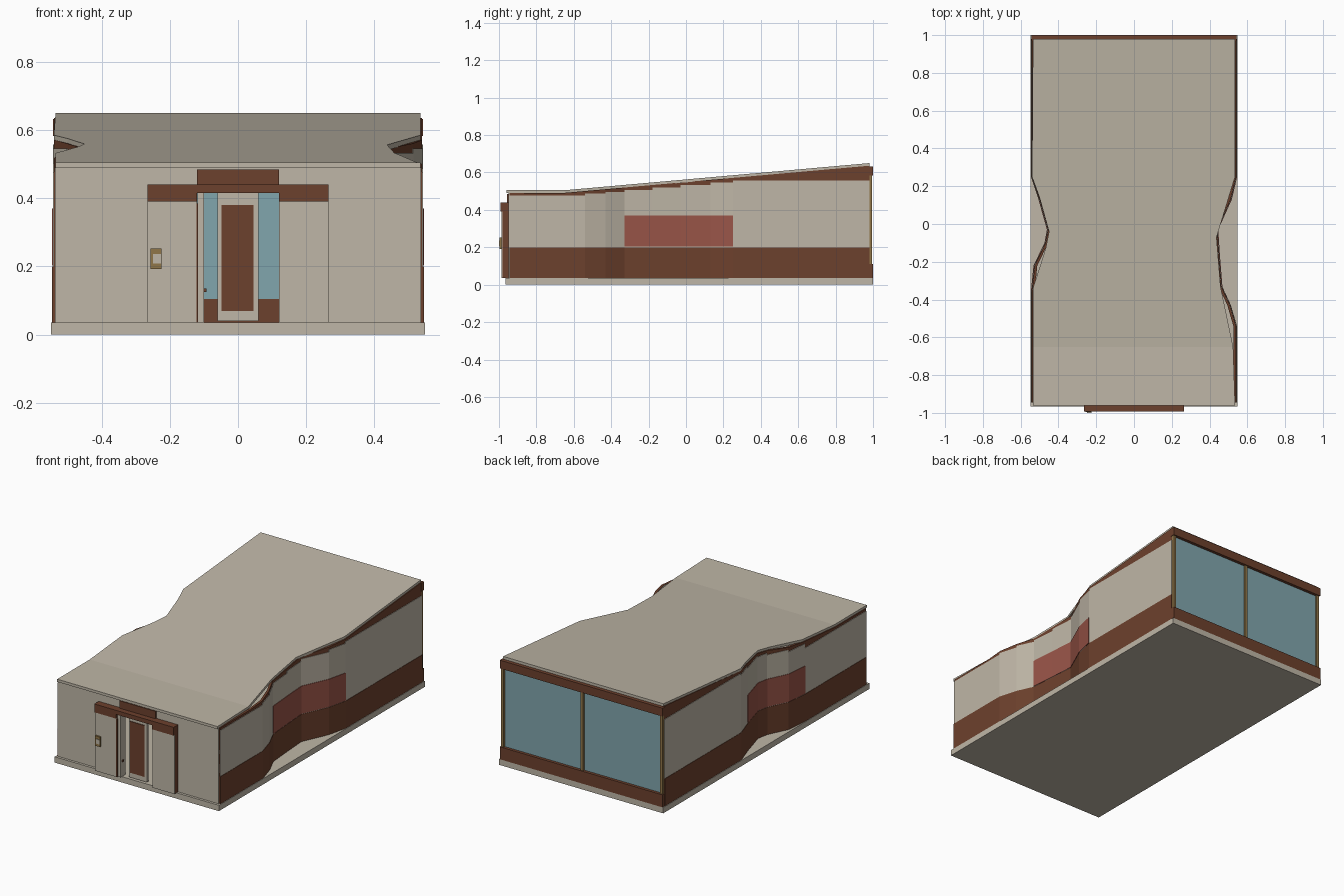
import bpy, bmesh

cube = bpy.data.objects.get("Cube")
if cube:
    bpy.data.objects.remove(cube, do_unlink=True)


def material(name, rgb):
    m = bpy.data.materials.new(name)
    m.use_nodes = True
    m.diffuse_color = (*rgb, 1)
    m.node_tree.nodes["Principled BSDF"].inputs["Base Color"].default_value = (*rgb, 1)
    return m


BEIGE = material("warm beige", (0.52, 0.47, 0.385))
BROWN = material("dark brown", (0.152, 0.052, 0.026))
RED = material("brick red", (0.32, 0.09, 0.065))
GLASS = material("blue glass", (0.22, 0.38, 0.42))
GOLD = material("dull gold", (0.28, 0.18, 0.065))

HEX = [(0, 1, 2, 3), (7, 6, 5, 4), (0, 4, 5, 1), (1, 5, 6, 2), (2, 6, 7, 3), (3, 7, 4, 0)]


def finish(name, bm, *mats):
    bmesh.ops.recalc_face_normals(bm, faces=bm.faces)
    mesh = bpy.data.meshes.new(name)
    bm.to_mesh(mesh)
    bm.free()
    for m in mats:
        mesh.materials.append(m)
    ob = bpy.data.objects.new(name, mesh)
    bpy.context.collection.objects.link(ob)
    return ob


def add_hexa(bm, pts):
    v = [bm.verts.new(p) for p in pts]
    return [bm.faces.new([v[i] for i in f]) for f in HEX]


def box(name, mat, x, y, z):
    bm = bmesh.new()
    add_hexa(bm, [(a, b, c) for c in z
                  for a, b in ((x[0], y[0]), (x[1], y[0]), (x[1], y[1]), (x[0], y[1]))])
    return finish(name, bm, mat)


def roof_z(y):
    return 0.505 + max(0, y + 0.65) * 0.089


def interp(path, y):
    for (xa, ya), (xb, yb) in zip(path, path[1:]):
        if ya <= y <= yb:
            return xa + (xb - xa) * (y - ya) / (yb - ya)
    return path[-1][0]


FRONT, BACK, FLOOR = -0.945, 0.98, 0.035

# Outer lines of the two side walls, as (distance from centre, y)
left_line = [(0.54, FRONT), (0.54, -0.65), (0.54, -0.54), (0.508, -0.43), (0.462, -0.33),
             (0.45, -0.18), (0.44, -0.03), (0.512, 0.13), (0.54, 0.25), (0.54, BACK)]
right_line = [(0.54, FRONT), (0.54, -0.65), (0.54, -0.36), (0.526, -0.22), (0.468, -0.1),
              (0.455, -0.03), (0.5, 0.13), (0.54, 0.25), (0.54, BACK)]


def wall(name, side, line, outer, inner, bottom, top, mat, lining=None):
    """Upright strip along a wall line; top takes the two ends of each segment."""
    bm = bmesh.new()
    for (xa, ya), (xb, yb) in zip(line, line[1:]):
        za, zb = top(ya, yb)
        a0, a1, b0, b1 = (side * (x + o) for x in (xa, xb) for o in (inner, outer))
        faces = add_hexa(bm, [(a0, ya, bottom), (a1, ya, bottom), (b1, yb, bottom), (b0, yb, bottom),
                              (a0, ya, za), (a1, ya, za), (b1, yb, zb), (b0, yb, zb)])
        if lining:
            faces[5].material_index = 1
    finish(name, bm, mat, *([lining] if lining else []))


# Side walls: brown core, stepped beige cladding, red inset panels
for side, name, line, span in ((1, "left", left_line, (-0.33, 0.25)),
                               (-1, "right", right_line, (-0.36, 0.13))):
    wall(name + "_wall_core", side, line, 0, -0.014, FLOOR,
         lambda a, b: (roof_z(a) - 0.014, roof_z(b) - 0.014), BROWN, BEIGE)
    wall(name + "_wall_cladding", side, line, 0.003, -0.004, 0.2,
         lambda a, b: (roof_z(a) - 0.028,) * 2, BEIGE)
    wall(name + "_wall_plinth", side, line, 0.005, -0.004, FLOOR,
         lambda a, b: (0.2, 0.2), BROWN)
    panel = [p for p in line if span[0] <= p[1] <= span[1]]
    wall(name + "_red_panel", side, panel, 0.006, -0.004, 0.203,
         lambda a, b: (0.37, 0.37), RED)

# Sloping roof with waisted edges
roof_left = [(0.535, -0.96), (0.525, -0.65), (0.458, -0.33), (0.437, -0.07), (0.535, 0.25), (0.535, BACK)]
roof_right = [(0.535, -0.96), (0.535, -0.34), (0.468, -0.13), (0.45, -0.04),
              (0.5, 0.14), (0.54, 0.25), (0.535, BACK)]
bm = bmesh.new()
rows = []
for y in sorted({p[1] for p in roof_left + roof_right}):
    xl, xr, z = interp(roof_left, y), -interp(roof_right, y), roof_z(y)
    rows.append([bm.verts.new(p) for p in ((xr, y, z - 0.016), (xl, y, z - 0.016), (xl, y, z), (xr, y, z))])
for a, b in zip(rows, rows[1:]):
    for i in range(4):
        j = (i + 1) % 4
        bm.faces.new((a[i], a[j], b[j], b[i]))
bm.faces.new(rows[0])
bm.faces.new(rows[-1])
finish("roof", bm, BEIGE)

# Base slab
box("base_slab", BEIGE, (-0.548, 0.548), (-0.965, 1.0), (0, FLOOR))

# Front wall around the open doorway
for s, name in ((1, "left"), (-1, "right")):
    box(name + "_front_wall", BEIGE, sorted((s * 0.12, s * 0.536)), (-0.95, -0.93), (FLOOR, 0.49))
    box(name + "_porch_backing", BROWN, sorted((s * 0.122, s * 0.265)), (-0.98, -0.95), (FLOOR, 0.39))
    box(name + "_porch_panel", BEIGE, sorted((s * 0.12, s * 0.265)), (-0.986, -0.98), (FLOOR, 0.39))
    box(name + "_canopy", BROWN, sorted((s * 0.12, s * 0.265)), (-0.992, -0.95), (0.39, 0.44))
box("canopy_middle", BROWN, (-0.12, 0.12), (-0.992, -0.95), (0.415, 0.44))
box("door_lintel", BEIGE, (-0.12, 0.12), (-0.95, -0.93), (0.415, 0.49))
box("lintel_plate", BROWN, (-0.12, 0.12), (-0.958, -0.95), (0.44, 0.485))

# Door leaf, jamb and handle
box("door_jamb", BEIGE, (-0.119, -0.1), (-0.978, -0.93), (FLOOR, 0.415))
box("jamb_edge", BROWN, (-0.122, -0.118), (-0.987, -0.95), (FLOOR, 0.385))
box("door_leaf", BEIGE, (-0.06, 0.06), (-0.955, -0.94), (0.04, 0.415))
box("door_panel", BROWN, (-0.049, 0.046), (-0.959, -0.955), (0.07, 0.38))
box("door_handle", BROWN, (-0.1, -0.093), (-0.965, -0.955), (0.125, 0.135))

# Entry box beside the door
box("entry_box", GOLD, (-0.256, -0.224), (-0.996, -0.986), (0.192, 0.252))
box("entry_box_screen", BEIGE, (-0.249, -0.226), (-1.0, -0.996), (0.208, 0.236))

# Rear window wall
box("rear_glass", GLASS, (-0.53, 0.53), (0.972, 0.982), (0.105, 0.59))
box("rear_sill_band", BROWN, (-0.543, 0.543), (0.972, 1.0), (FLOOR, 0.11))
box("rear_head_band", BROWN, (-0.543, 0.543), (0.972, 1.0), (0.583, 0.633))
for x, name in ((-0.53, "right"), (0, "middle"), (0.53, "left")):
    box(name + "_rear_post", GOLD, (x - 0.009, x + 0.009), (0.972, 0.994), (0.11, 0.583))
